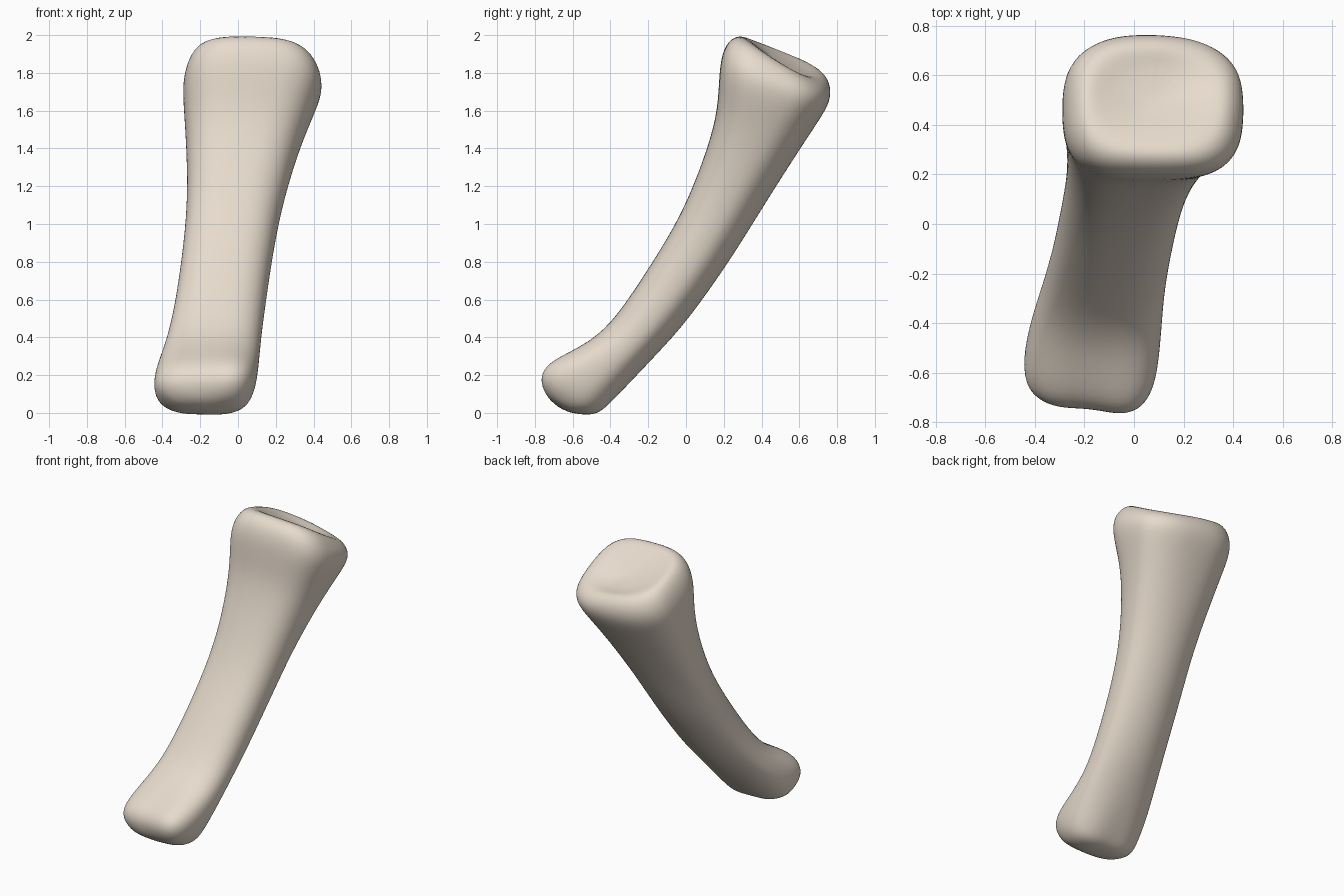
import bpy, bmesh, math
from mathutils import Vector

if "Cube" in bpy.data.objects:
    bpy.data.objects.remove(bpy.data.objects["Cube"])

# Tilted cross-sections from the lower knuckle to the upper socket:
# front y, front z, back y, back z, left x, right x, squareness, groove, side tilt
SECTIONS = [
    (-.735, .08, -.605, -.005, -.32, -.01, 2.8, .08, .00),
    (-.775, .145, -.50, -.02, -.395, .04, 3.0, .09, .00),
    (-.782, .215, -.44, -.005, -.44, .075, 3.0, .08, .00),
    (-.73, .285, -.385, .05, -.45, .10, 2.9, .06, .00),
    (-.555, .36, -.265, .185, -.42, .113, 2.7, .03, .00),
    (-.40, .465, -.145, .32, -.375, .123, 2.6, .0, .00),
    (-.24, .70, .00, .475, -.33, .148, 2.6, .0, .00),
    (-.05, 1.0, .224, .79, -.288, .193, 2.6, .0, .00),
    (.06, 1.25, .384, 1.05, -.267, .247, 2.6, .0, .00),
    (.155, 1.53, .564, 1.335, -.276, .335, 2.8, .0, .00),
    (.172, 1.70, .70, 1.54, -.29, .415, 3.0, .0, -.01),
    (.177, 1.84, .77, 1.65, -.296, .457, 3.2, .0, -.02),
    (.205, 1.955, .765, 1.745, -.26, .42, 3.2, .0, -.04),
    (.28, 2.01, .715, 1.80, -.20, .36, 3.0, .0, -.05),
    (.36, 1.96, .64, 1.79, -.12, .27, 2.6, .0, -.04),
]
SIDES = 28


def power(v, n):
    return math.copysign(abs(v) ** (2 / n), v)


def ring(bm, sec):
    fy, fz, by, bz, xl, xr, n, groove, tilt = sec
    front, back = Vector((0, fy, fz)), Vector((0, by, bz))
    mid, half = (front + back) / 2, (back - front) / 2
    axis = Vector((0, -half.z, half.y)).normalized()
    verts = []
    for i in range(SIDES):
        a = 2 * math.pi * i / SIDES
        # flatter front, rounder back
        m = n - .65 * (math.sin(a) + 1) / 2
        u, v = power(math.cos(a), m), power(math.sin(a), m)
        v *= 1 - groove * (1.4 if v < 0 else .9) * math.exp(-(u / .4) ** 2)
        # the right-hand condyle projects further forward
        v *= 1 + groove * (2.2 if v < 0 else .4) * (u - .5)
        p = mid + half * v + axis * tilt * u * (.7 + .5 * v) * (1 if u > 0 else .75)
        p.x = (xl + xr) / 2 + (xr - xl) / 2 * u
        verts.append(bm.verts.new(p))
    return verts


def cap(bm, loop, offset):
    centre = sum((v.co for v in loop), Vector()) / len(loop) + Vector(offset)
    c = bm.verts.new(centre)
    for i in range(SIDES):
        bm.faces.new((loop[i], loop[(i + 1) % SIDES], c))


# Finger bone: lofted shaft, rounded knuckle and dished socket
bm = bmesh.new()
rings = [ring(bm, s) for s in SECTIONS]
for a, b in zip(rings, rings[1:]):
    for i in range(SIDES):
        j = (i + 1) % SIDES
        bm.faces.new((a[i], a[j], b[j], b[i]))
cap(bm, rings[0], (0, -.005, -.008))
cap(bm, rings[-1], (0, -.012, -.03))
bmesh.ops.recalc_face_normals(bm, faces=bm.faces)
mesh = bpy.data.meshes.new("finger_bone")
bm.to_mesh(mesh)
bm.free()
mesh.shade_smooth()
bone = bpy.data.objects.new("finger_bone", mesh)
bpy.context.collection.objects.link(bone)
sub = bone.modifiers.new("smooth_surface", 'SUBSURF')
sub.levels = sub.render_levels = 2

# Pale bone colour
mat = bpy.data.materials.new("bone")
mat.diffuse_color = (.80, .71, .61, 1)
mat.use_nodes = True
mat.node_tree.nodes["Principled BSDF"].inputs["Base Color"].default_value = mat.diffuse_color
mesh.materials.append(mat)
